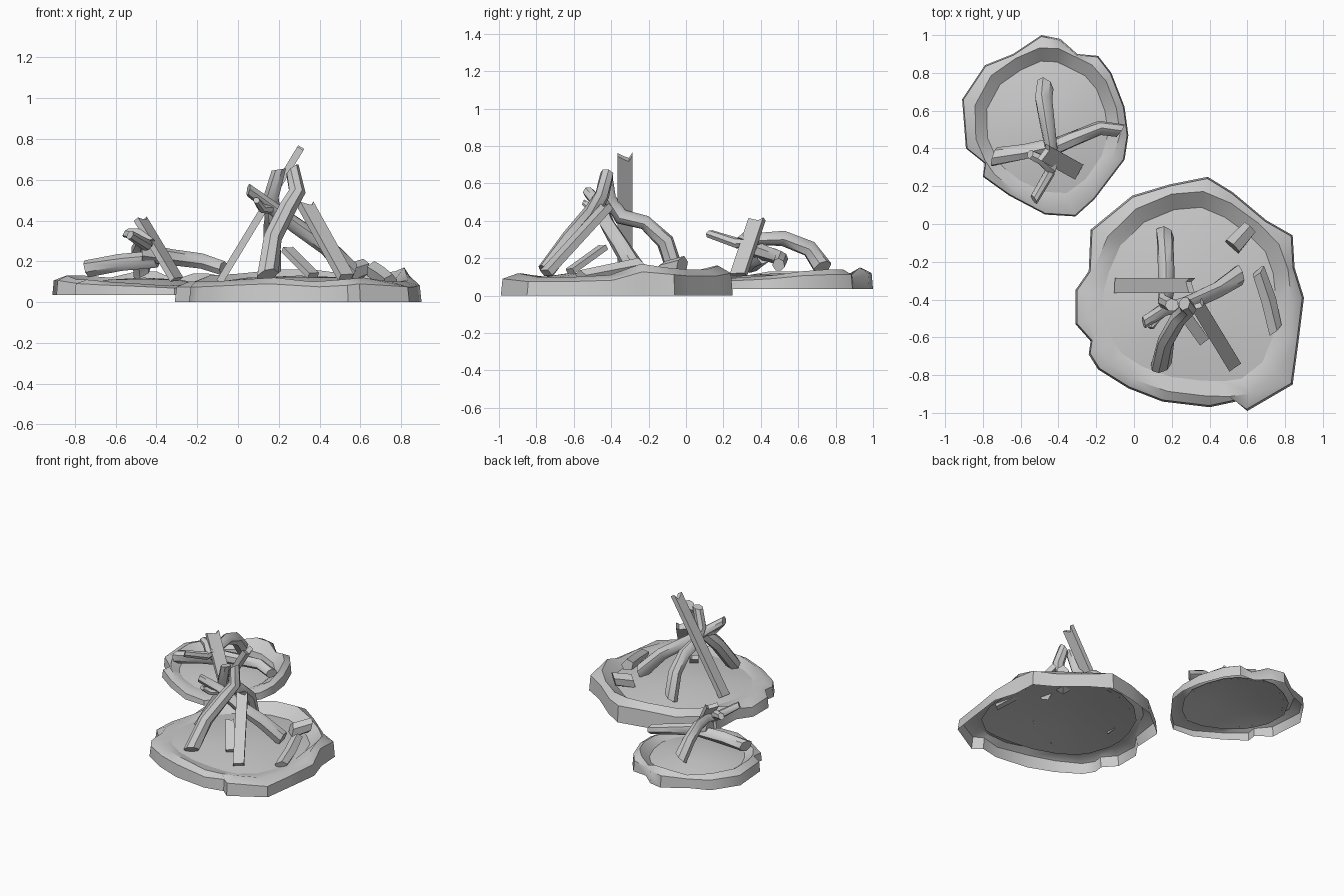
import bpy
import bmesh
import math
import random
from mathutils import Vector

random.seed(4)
cube = bpy.data.objects.get("Cube")
if cube:
    bpy.data.objects.remove(cube, do_unlink=True)

GREY = (0.6, 0.6, 0.6, 1)
grey = bpy.data.materials.new("plain grey")
grey.diffuse_color = GREY
grey.use_nodes = True
grey.node_tree.nodes["Principled BSDF"].inputs["Base Color"].default_value = GREY


def finish(name, bm, angle=35):
    """Turn a bmesh into a shaded object."""
    bmesh.ops.recalc_face_normals(bm, faces=bm.faces)
    mesh = bpy.data.meshes.new(name)
    bm.to_mesh(mesh)
    bm.free()
    mesh.materials.append(grey)
    obj = bpy.data.objects.new(name, mesh)
    bpy.context.collection.objects.link(obj)
    bpy.ops.object.select_all(action='DESELECT')
    obj.select_set(True)
    bpy.context.view_layer.objects.active = obj
    bpy.ops.object.shade_smooth_by_angle(angle=math.radians(angle))
    return obj


def bridge(bm, rings):
    """Join successive closed rings of vertices with quads."""
    for low, high in zip(rings, rings[1:]):
        n = len(low)
        for i in range(n):
            j = (i + 1) % n
            bm.faces.new((low[i], low[j], high[j], high[i]))


def log(name, path, radii, sides=7):
    """Bent branch through path points, with rough cut ends."""
    bm = bmesh.new()
    pts = [Vector(p) for p in path]
    rings = []
    side = None
    last = len(pts) - 1
    for i, p in enumerate(pts):
        d = (pts[min(i + 1, last)] - pts[max(i - 1, 0)]).normalized()
        if side is None:
            side = d.orthogonal()
        side = (side - d * side.dot(d)).normalized()
        up = d.cross(side)
        t = i / last
        r = radii[0] * (1 - t) + radii[1] * t
        ring = []
        for k in range(sides):
            a = math.tau * k / sides
            co = p + (side * math.cos(a) + up * math.sin(a)) * r * random.uniform(0.9, 1.1)
            if i in (0, last):
                co += d * r * 0.5 * math.cos(a + 1)
            ring.append(bm.verts.new(co))
        rings.append(ring)
    bridge(bm, rings)
    bm.faces.new(rings[0])
    bm.faces.new(rings[-1])
    return finish(name, bm, 45)


# Length and width fractions of a split board with a notched top end
BOARD = [(0, -.5), (.01, .5), (1, .5), (.95, .25), (.96, 0), (.99, -.5)]


def plank(name, start, end, across, width, thick):
    """Split board from start to end, its broad face holding the across direction."""
    bm = bmesh.new()
    a, b = Vector(start), Vector(end)
    d = (b - a).normalized()
    w = Vector(across)
    w = (w - d * w.dot(d)).normalized()
    n = d.cross(w) * thick
    flat = [a + (b - a) * u + w * width * v for u, v in BOARD]
    rings = [[bm.verts.new(p + n * s) for p in flat] for s in (-.5, .5)]
    bridge(bm, rings)
    for ring in rings:
        bm.faces.new(ring)
    return finish(name, bm, 30)


def fire_bed(name, outline, centre, base, floor, inner):
    """Uneven open-bottomed rim around a slightly domed ash floor."""
    c = Vector(centre)
    n = len(outline)
    out = [Vector((x, y)) - c for x, y, h in outline]
    tops = [h for x, y, h in outline]
    soft = [(out[i - 1] + out[i] * 2 + out[(i + 1) % n]) / 4 for i in range(n)]

    bm = bmesh.new()

    def ring(offsets, scale, heights):
        return [bm.verts.new((c.x + o.x * scale, c.y + o.y * scale, z))
                for o, z in zip(offsets, heights)]

    bridge(bm, [
        ring(out, 1, [base] * n),
        ring(out, .985, [base + (h - base) * .75 for h in tops]),
        ring(soft, .92, tops),
        ring(soft, inner, [floor - .01] * n),
    ])
    finish(name + "_rim", bm, 40)

    bm = bmesh.new()
    edge = ring(soft, inner + .06, [floor - .015] * n)
    middle = ring(soft, inner * .55, [floor + .02] * n)
    bridge(bm, [edge, middle])
    peak = bm.verts.new((c.x, c.y, floor + .03))
    for i in range(n):
        bm.faces.new((middle[i], middle[(i + 1) % n], peak))
    finish(name + "_ash_floor", bm, 40)


# Large fire bed: x, y and crest height around the edge
fire_bed("large_fire", [
    (.39, .25, .16), (.52, .17, .14), (.70, .02, .14), (.84, -.06, .15),
    (.85, -.23, .17), (.9, -.39, .11), (.87, -.63, .1), (.84, -.85, .1),
    (.6, -.99, .12), (.54, -.94, .11), (.4, -.97, .1), (.15, -.94, .12),
    (-.03, -.87, .11), (-.19, -.77, .1), (-.24, -.69, .1), (-.23, -.62, .1),
    (-.31, -.53, .1), (-.31, -.35, .09), (-.24, -.25, .1), (-.23, -.03, .13),
    (-.01, .15, .14), (.19, .21, .16)], (.3, -.38), 0, .1, .78)

# Small fire bed
fire_bed("small_fire", [
    (-.49, 1, .15), (-.39, .98, .15), (-.3, .9, .11), (-.19, .89, .14),
    (-.12, .8, .14), (-.05, .62, .13), (-.03, .47, .11), (-.05, .34, .1),
    (-.21, .13, .09), (-.31, .04, .08), (-.47, .05, .09), (-.66, .15, .1),
    (-.8, .25, .11), (-.79, .32, .11), (-.89, .4, .13), (-.91, .66, .13),
    (-.79, .84, .13), (-.64, .9, .12)], (-.46, .5), .035, .09, .77)

# Large fire: leaning planks
plank("tall_plank", (-.09, -.325, .1), (.31, -.325, .76), (0, 1, 0), .08, .035)
plank("front_plank", (.53, -.75, .12), (.33, -.42, .48), (1, .6, 0), .075, .04)
plank("short_plank", (.37, -.62, .13), (.24, -.44, .26), (1, .7, 0), .06, .03)

# Large fire: bent logs
log("front_log", [(.14, -.75, .13), (.17, -.62, .31), (.24, -.5, .45),
                  (.29, -.45, .54), (.265, -.42, .65)], (.052, .036))
log("side_log", [(.56, -.27, .14), (.44, -.35, .27), (.28, -.42, .38),
                 (.16, -.45, .47), (.05, -.52, .55)], (.052, .03))
log("side_twig", [(.17, -.45, .46), (.12, -.5, .46), (.09, -.55, .5)], (.03, .015))
log("back_log", [(.165, -.06, .13), (.165, -.11, .29), (.17, -.22, .39),
                 (.17, -.35, .42), (.16, -.41, .52), (.2, -.43, .65)], (.05, .035))

# Large fire: loose wood lying on the rim
log("loose_log", [(.66, -.25, .16), (.71, -.4, .13), (.75, -.56, .1)], (.04, .04), 5)
log("loose_stump", [(.52, -.12, .13), (.61, -.02, .16)], (.05, .045), 6)

# Small fire: collapsed logs and one plank
log("left_log", [(-.74, .355, .165), (-.58, .38, .19), (-.4, .42, .21)], (.045, .04))
log("right_log", [(-.47, .39, .24), (-.33, .45, .22), (-.18, .51, .2),
                  (-.07, .495, .165)], (.045, .035))
log("rear_log", [(-.47, .73, .15), (-.48, .66, .25), (-.46, .52, .305),
                 (-.44, .4, .3), (-.45, .27, .28), (-.53, .13, .33)], (.05, .024))
log("rear_twig", [(-.44, .3, .29), (-.49, .34, .33), (-.55, .37, .34)], (.035, .025), 6)
plank("small_plank", (-.3, .28, .11), (-.48, .38, .41), (.5, .85, 0), .09, .03)
